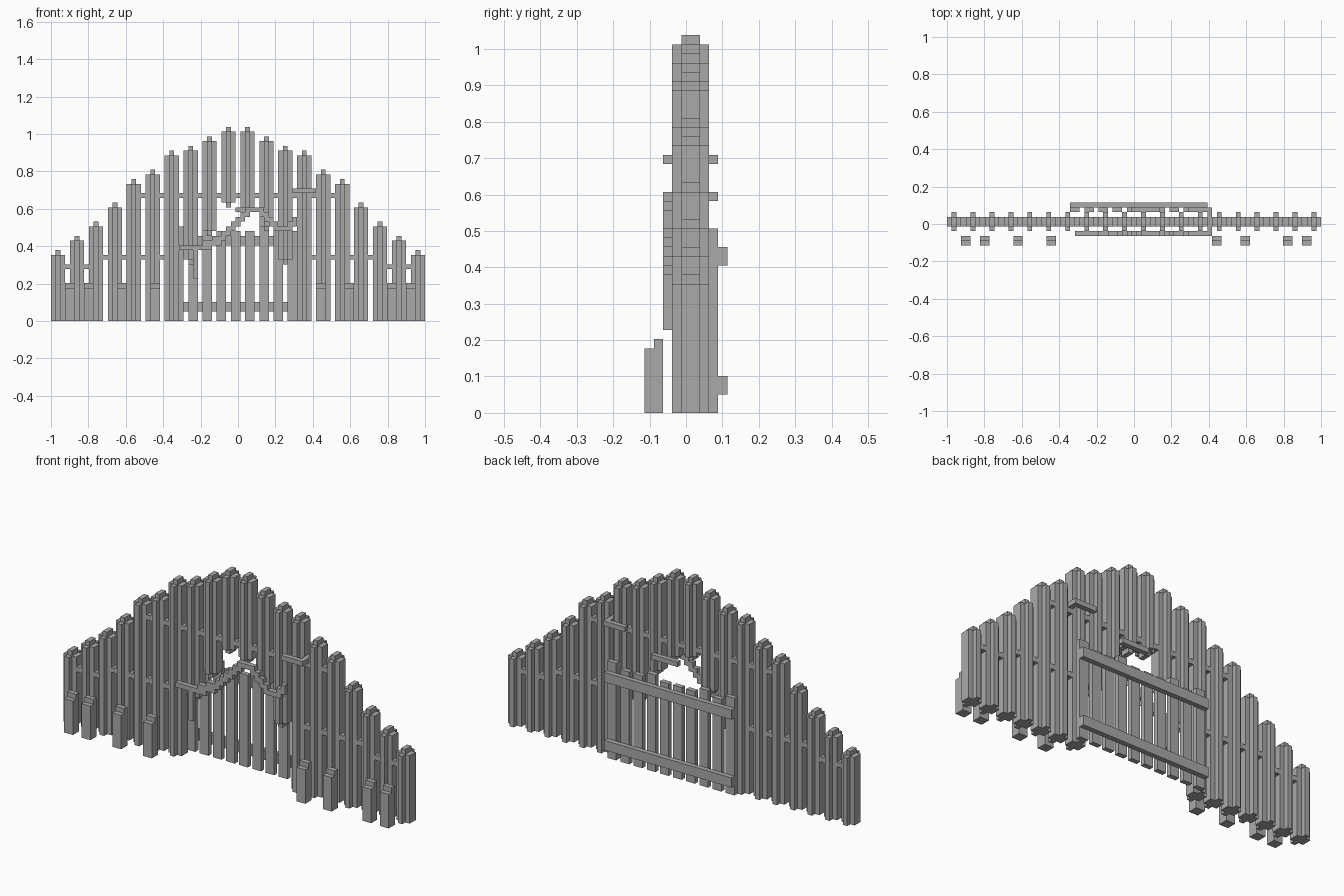
import bpy, bmesh
from mathutils import Vector

if "Cube" in bpy.data.objects:
    bpy.data.objects.remove(bpy.data.objects["Cube"], do_unlink=True)

U = 2 / 79                      # block unit
ORIGIN = Vector((-1, -4.5 * U, 0))

grey = bpy.data.materials.new("weathered grey")
grey.use_nodes = True
COLOUR = (0.4, 0.4, 0.4, 1)
grey.diffuse_color = COLOUR
grey.node_tree.nodes["Principled BSDF"].inputs["Base Color"].default_value = COLOUR


def build(name, boxes):
    """One object from boxes given as (x0, x1, y0, y1, z0, z1) in block units."""
    bm = bmesh.new()
    for x0, x1, y0, y1, z0, z1 in boxes:
        lo, hi = Vector((x0, y0, z0)), Vector((x1, y1, z1))
        cube = bmesh.ops.create_cube(bm, size=1)
        for v in cube["verts"]:
            v.co = ORIGIN + U * ((lo + hi) / 2 + v.co * (hi - lo))
    mesh = bpy.data.meshes.new(name)
    bm.to_mesh(mesh)
    bm.free()
    mesh.materials.append(grey)
    obj = bpy.data.objects.new(name, mesh)
    bpy.context.collection.objects.link(obj)


def post(x, bottom, top):
    """Cross-shaped stake with a small cap, pointed below when it hangs."""
    boxes = [(x, x + 3, 4, 6, bottom, top - 1),
             (x + 1, x + 2, 3, 7, bottom, top - 1),
             (x + 1, x + 2, 4, 6, top - 1, top)]
    if bottom:
        boxes.append((x + 1, x + 2, 4, 6, bottom - 1, bottom))
    return boxes


# Stakes, rising to the middle; those over the gateway hang
half = [15, 18, 21, 25, 30, 32, 36, 37, 39, 41]
hanging = {7: 13, 8: 19, 9: 25, 10: 24, 11: 20, 12: 13}
for i, top in enumerate(half + half[::-1]):
    name = "hanging_stake" if i in hanging else "stake"
    build(f"{name}_{i + 1}", post(4 * i, hanging.get(i, 0), top))

# Short rails in the gaps between stakes
rails = []
for gap in range(19):
    x = 4 * gap + 3
    edge = min(gap, 18 - gap)
    if edge < 6:
        z = 11 if edge < 2 else 13
        rails.append((x, x + 1, 4, 6, z, z + 1))
    if edge >= 4:
        rails.append((x, x + 1, 4, 6, 26, 27))
build("rails", rails)

# Stepped footing stones in front
for n, x in enumerate((3, 7, 14, 21, 56, 62, 71, 75)):
    build(f"footing_{n + 1}", [(x, x + 2, 0, 1, 0, 7), (x, x + 2, 1, 2, 0, 8)])

# Gate behind the opening
plank_tops = (20, 19, 20, 19, 19, 19, 20, 19, 19, 20)
build("gate_planks", [(26 + 3 * k, 28 + 3 * k, 7, 8, 0, top)
                      for k, top in enumerate(plank_tops)])
build("gate_rails", [(26, 55, 8, 9, z, z + 2) for z in (2, 16)])

# Rope trim stepping over the opening: (height, first x, end x)
rope = [(15, 27, 34), (16, 32, 36), (17, 34, 37), (18, 36, 38), (19, 37, 39),
        (20, 38, 40), (21, 39, 41), (22, 40, 42), (23, 41, 45), (22, 44, 46),
        (21, 45, 47), (20, 46, 48), (19, 47, 51), (20, 50, 52), (21, 51, 52)]
build("rope", [(a, b, 2, 3, z, z + 1) for z, a, b in rope] + [(30, 31, 2, 3, 9, 15)])
build("rope_back", [(39, 45, 7, 8, 23, 24)])
build("rope_ties", [(51, 56, y, y + 1, 27, 28) for y in (2, 7)]
      + [(55, 56, 3, 7, 27, 28)])
